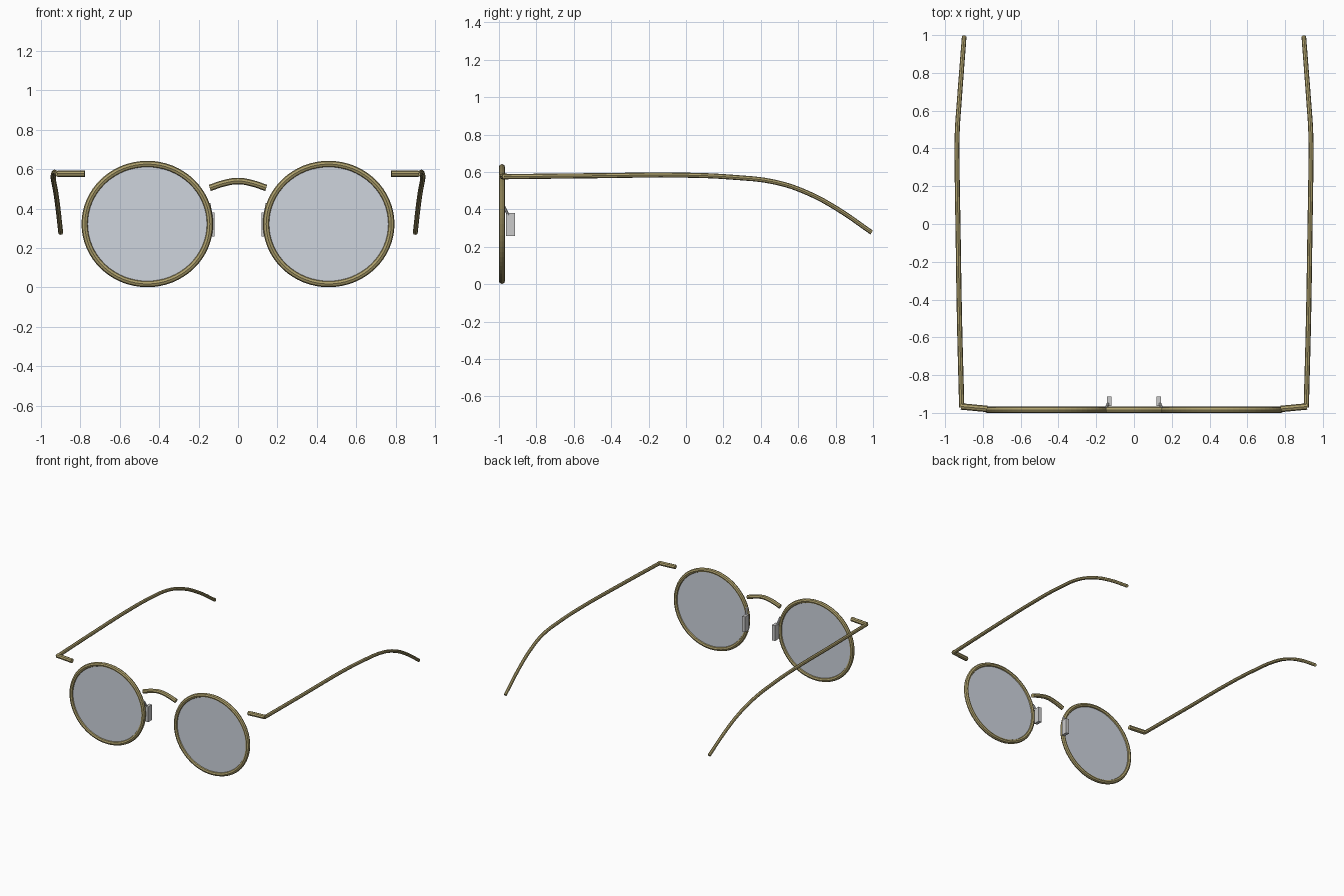
import bpy, math

if "Cube" in bpy.data.objects:
    bpy.data.objects.remove(bpy.data.objects["Cube"])

def material(name, rgba):
    m = bpy.data.materials.new(name)
    m.diffuse_color = rgba
    m.use_nodes = True
    m.node_tree.nodes["Principled BSDF"].inputs["Base Color"].default_value = m.diffuse_color
    return m

gold = material("brass", (0.42, 0.35, 0.15, 1))
glass = material("lens_tint", (0.62, 0.66, 0.73, 1))

def tube(name, pts, radius, mat=None, cyclic=False, smooth_path=False, end_scale=1.0):
    """Eight-sided capped tube along a path."""
    cu = bpy.data.curves.new(name, 'CURVE')
    cu.dimensions = '3D'
    cu.bevel_depth = radius
    cu.bevel_resolution = 2
    cu.use_fill_caps = True
    cu.resolution_u = 4
    n = len(pts)
    if smooth_path:
        sp = cu.splines.new('BEZIER')
        sp.bezier_points.add(n - 1)
        for bp, p in zip(sp.bezier_points, pts):
            bp.co = p
            bp.handle_left_type = bp.handle_right_type = 'AUTO'
        nodes = sp.bezier_points
    else:
        sp = cu.splines.new('POLY')
        sp.points.add(n - 1)
        for q, p in zip(sp.points, pts):
            q.co = (*p, 1)
        nodes = sp.points
    for i, q in enumerate(nodes):
        q.radius = 1 + (end_scale - 1) * i / max(1, n - 1)
    sp.use_cyclic_u = cyclic
    sp.use_smooth = False
    ob = bpy.data.objects.new(name, cu)
    bpy.context.collection.objects.link(ob)
    bpy.ops.object.select_all(action='DESELECT')
    ob.select_set(True)
    bpy.context.view_layer.objects.active = ob
    bpy.ops.object.convert(target='MESH')
    ob = bpy.context.object
    if mat:
        ob.data.materials.clear()
        ob.data.materials.append(mat)
    return ob

FY, CX, CZ = -0.984, 0.46, 0.322   # front plane and lens centre

for side, s in (("left", -1), ("right", 1)):
    # rim
    ring = [(s * CX + 0.317 * math.cos(a), FY, CZ + 0.304 * math.sin(a))
            for a in (2 * math.pi * i / 64 for i in range(64))]
    tube(side + "_rim", ring, 0.0165, gold, cyclic=True)

    # lens
    bpy.ops.mesh.primitive_cylinder_add(vertices=64, radius=1, depth=1,
        location=(s * CX, FY, CZ), rotation=(math.pi / 2, 0, 0))
    lens = bpy.context.object
    lens.name = side + "_lens"
    lens.scale = (0.325, 0.312, 0.008)
    lens.data.materials.append(glass)

    # end piece joining the front to the temple
    tube(side + "_end_piece", [(s * 0.777, -0.979, 0.577), (s * 0.916, -0.966, 0.577)],
         0.017, gold)

    # temple with curved ear tip
    path = [(0.912, -0.972, 0.575), (0.924, -0.5, 0.58), (0.932, 0, 0.583),
            (0.936, 0.25, 0.572), (0.936, 0.48, 0.545), (0.925, 0.65, 0.488),
            (0.913, 0.81, 0.402), (0.899, 0.992, 0.277)]
    tube(side + "_temple", [(s * x, y, z) for x, y, z in path],
         0.014, gold, smooth_path=True, end_scale=0.88)

    # nose pad and its short arm
    bpy.ops.mesh.primitive_cube_add(size=1, location=(s * 0.131, -0.938, 0.319))
    pad = bpy.context.object
    pad.name = side + "_nose_pad"
    pad.scale = (0.026, 0.049, 0.122)
    tube(side + "_pad_arm", [(s * 0.147, -0.978, 0.425), (s * 0.135, -0.945, 0.36)], 0.008)

# bridge
tube("bridge", [(-0.143, FY, 0.505), (-0.07, FY, 0.529), (0, FY, 0.54),
                (0.07, FY, 0.529), (0.143, FY, 0.505)], 0.0165, gold, smooth_path=True)
